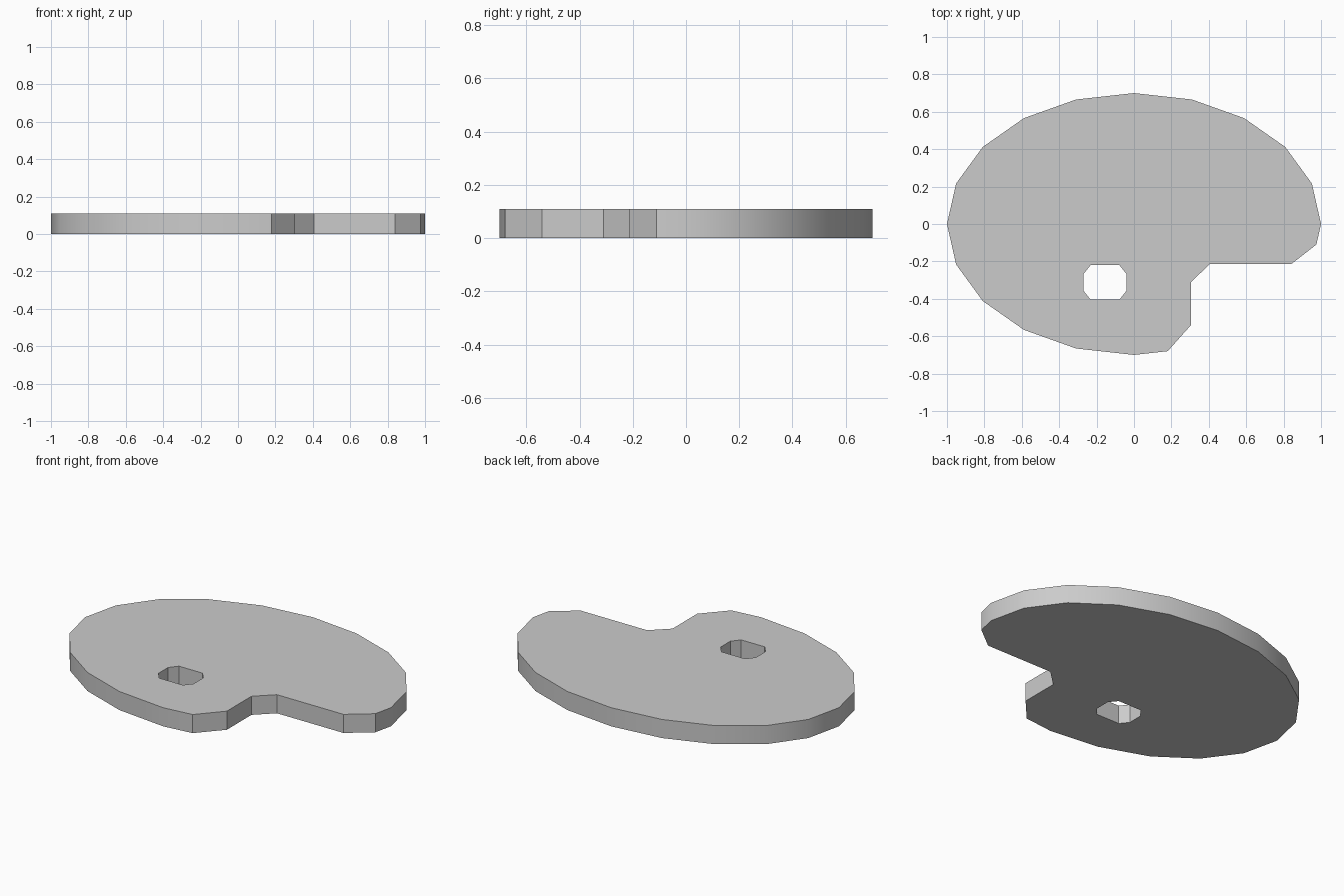
import bpy, bmesh, math

if "Cube" in bpy.data.objects:
    bpy.data.objects.remove(bpy.data.objects["Cube"])

THICKNESS = 0.11

# Board outline: three quarters of a 20-sided ellipse, then the thumb-side notch
outline = [(math.cos(math.radians(18 * i)), 0.7 * math.sin(math.radians(18 * i)))
           for i in range(16)]
outline += [(0.18, -0.68), (0.305, -0.54), (0.305, -0.31),
            (0.405, -0.215), (0.84, -0.215), (0.975, -0.11)]

# Thumb hole: rectangle with cut corners
cx, cy = -0.155, -0.312
quarter = [(0.115, 0.045), (0.077, 0.092)]
hole = [(cx + x, cy + y) for x, y in quarter]
hole += [(cx - x, cy + y) for x, y in reversed(quarter)]
hole += [(cx - x, cy - y) for x, y in quarter]
hole += [(cx + x, cy - y) for x, y in reversed(quarter)]


def add_loop(bm, points):
    verts = [bm.verts.new((x, y, 0)) for x, y in points]
    return [bm.edges.new((verts[i - 1], verts[i])) for i in range(len(verts))]


# Flat board with the hole left open
bm = bmesh.new()
edges = add_loop(bm, outline) + add_loop(bm, hole)
bmesh.ops.triangle_fill(bm, edges=edges, use_beauty=True, normal=(0, 0, 1))
bm.normal_update()
for face in bm.faces:
    if face.normal.z < 0:
        face.normal_flip()
mesh = bpy.data.meshes.new("palette_board")
bm.to_mesh(mesh)
bm.free()
board = bpy.data.objects.new("palette_board", mesh)
bpy.context.collection.objects.link(board)

# Thickness, growing upward from the ground
solid = board.modifiers.new("thickness", 'SOLIDIFY')
solid.thickness = THICKNESS
solid.offset = 1

# Apply, then smooth the rim while keeping the notch corners sharp
bpy.context.view_layer.objects.active = board
board.select_set(True)
bpy.ops.object.convert(target='MESH')
bpy.ops.object.shade_smooth_by_angle(angle=math.radians(30))
